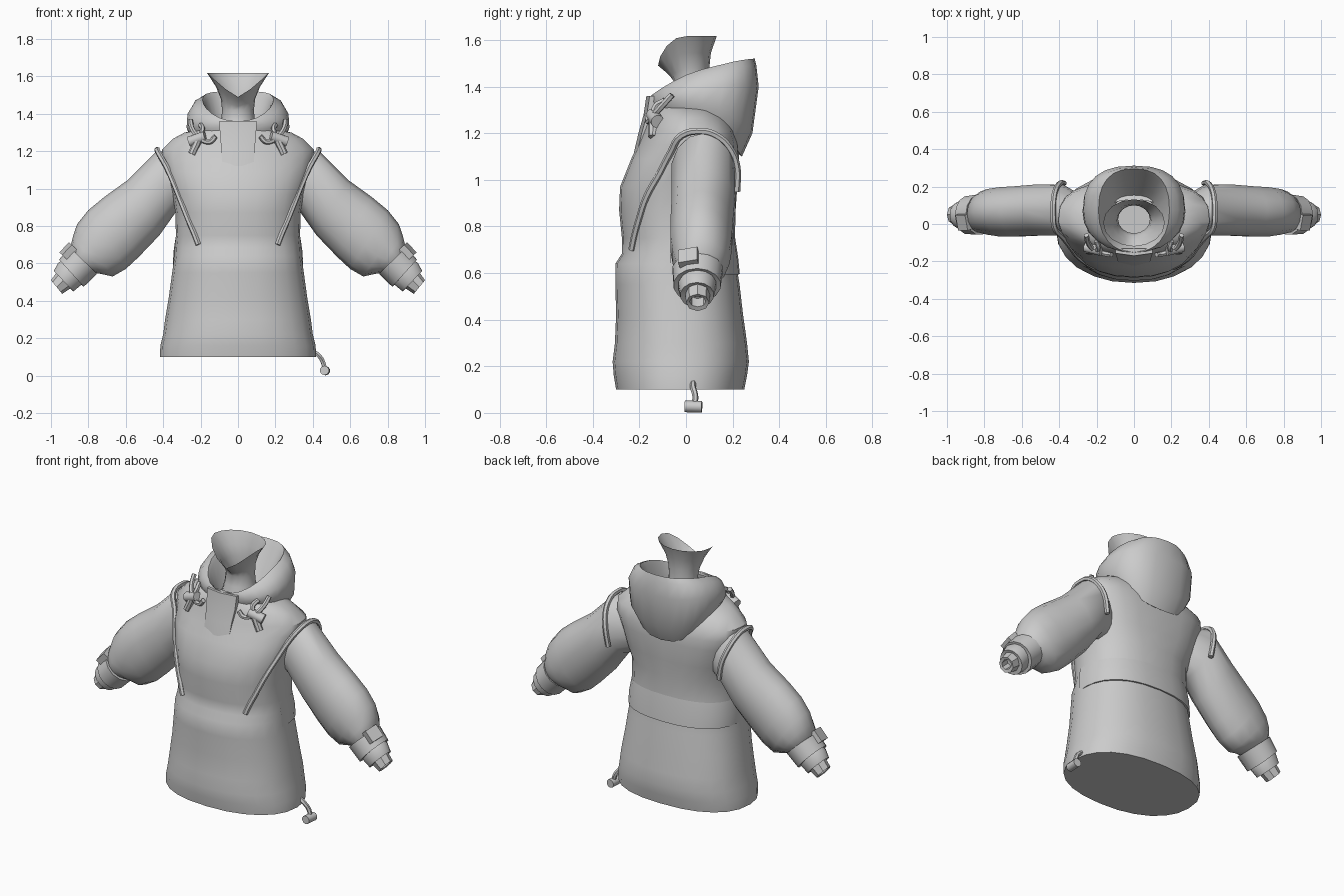
import bpy, math
from mathutils import Vector
from mathutils.bvhtree import BVHTree

if "Cube" in bpy.data.objects:
    bpy.data.objects.remove(bpy.data.objects["Cube"])

cloth = bpy.data.materials.new("plain grey cloth")
cloth.diffuse_color = (0.6, 0.6, 0.6, 1)
cloth.use_nodes = True
cloth.node_tree.nodes["Principled BSDF"].inputs["Base Color"].default_value = cloth.diffuse_color


def finish(ob, angle=40):
    bpy.ops.object.select_all(action='DESELECT')
    ob.select_set(True)
    bpy.context.view_layer.objects.active = ob
    if not ob.data.materials:
        ob.data.materials.append(cloth)
    bpy.ops.object.shade_smooth_by_angle(angle=math.radians(angle))
    return ob


def loft(name, rings, cap0=False, cap1=False, closed=True, angle=40):
    """Skin a list of equal-length point rings."""
    n = len(rings[0])
    verts = [tuple(p) for r in rings for p in r]
    faces = []
    for k in range(len(rings) - 1):
        for i in range(n if closed else n - 1):
            j = (i + 1) % n
            faces.append((k * n + i, k * n + j, (k + 1) * n + j, (k + 1) * n + i))
    if cap0:
        faces.append(tuple(reversed(range(n))))
    if cap1:
        faces.append(tuple(range((len(rings) - 1) * n, len(rings) * n)))
    me = bpy.data.meshes.new(name)
    me.from_pydata(verts, [], faces)
    ob = bpy.data.objects.new(name, me)
    bpy.context.collection.objects.link(ob)
    finish(ob, angle)
    return ob, BVHTree.FromPolygons(verts, faces)


def spow(v, e):
    return math.copysign(abs(v) ** e, v)


def flat_ring(rx, y0, y1, zf, zs=None, zb=None, n=24, ef=0.9, eb=0.9, a0=0, a1=2 * math.pi,
              closed=True, vee=False):
    """Rounded ring; height varies from front (zf) over side (zs) to back (zb)."""
    zs = zf if zs is None else zs
    zb = zf if zb is None else zb
    out = []
    for i in range(n):
        t = a0 + (a1 - a0) * i / (n if closed else n - 1)
        c, s = math.cos(t), math.sin(t)
        e = eb if s > 0 else ef
        z = zs + (zb - zf) / 2 * s + ((zb + zf) / 2 - zs) * s * s
        if vee:
            z = zb if s > -1e-6 else zf + (zs - zf) * abs(c) ** 1.25
        out.append((rx * spow(c, e), (y0 + y1) / 2 + (y1 - y0) / 2 * spow(s, e), z))
    return out


def arm_ring(ux, uz, lx, lz, y0, y1, sgn, n=14):
    """Ring whose upper and lower points are given in the x-z plane."""
    cx, cz, hx, hz = (ux + lx) / 2, (uz + lz) / 2, (ux - lx) / 2, (uz - lz) / 2
    pts = []
    for i in range(n):
        t = -sgn * 2 * math.pi * i / n
        c, s = math.cos(t), math.sin(t)
        pts.append((sgn * (cx + hx * c), (y0 + y1) / 2 + (y1 - y0) / 2 * s, cz + hz * c))
    return pts


def tube(name, pts, r):
    cu = bpy.data.curves.new(name, 'CURVE')
    cu.dimensions = '3D'
    cu.bevel_depth, cu.bevel_resolution, cu.use_fill_caps = r, 1, True
    cu.resolution_u = 4
    sp = cu.splines.new('BEZIER')
    sp.bezier_points.add(len(pts) - 1)
    for b, p in zip(sp.bezier_points, pts):
        b.co = p
        b.handle_left_type = b.handle_right_type = 'AUTO'
    ob = bpy.data.objects.new(name, cu)
    bpy.context.collection.objects.link(ob)
    bpy.ops.object.select_all(action='DESELECT')
    ob.select_set(True)
    bpy.context.view_layer.objects.active = ob
    bpy.ops.object.convert(target='MESH')
    return finish(bpy.context.view_layer.objects.active)


def rod(name, a, b, r, sides=10):
    a, b = Vector(a), Vector(b)
    rot = (b - a).to_track_quat('Z', 'Y').to_euler()
    bpy.ops.mesh.primitive_cylinder_add(vertices=sides, radius=r, depth=(b - a).length,
                                        location=(a + b) / 2, rotation=rot)
    ob = bpy.context.object
    ob.name = name
    return finish(ob)


# jacket body: half width, front y, back y, height (squarer across the shoulder blades)
body_rows = [(.418, -.30, .25, .10), (.415, -.31, .262, .16), (.40, -.315, .27, .22),
             (.39, -.305, .262, .30), (.37, -.30, .245, .42), (.352, -.303, .23, .55),
             (.34, -.303, .215, .64), (.338, -.274, .213, .685), (.332, -.275, .21, .75),
             (.335, -.287, .213, .87), (.35, -.283, .22, .97), (.385, -.235, .228, 1.09),
             (.405, -.208, .225, 1.15), (.405, -.183, .21, 1.21), (.35, -.165, .185, 1.265),
             (.285, -.155, .15, 1.30), (.20, -.15, .13, 1.315)]
body, tree = loft("jacket_body", [flat_ring(*r, eb=.68 if .95 < r[3] < 1.25 else .85,
                                            ef=1.1 if r[3] > 1.1 else .9) for r in body_rows], cap0=True)

# overlapping back yoke edge
back = dict(n=17, a0=-.15, a1=math.pi + .15, closed=False, eb=.85)
loft("back_flap", [flat_ring(.334, -.27, .211, .76, .74, .75, **back),
                   flat_ring(.346, -.27, .224, .66, .66, .665, **back),
                   flat_ring(.348, -.27, .231, .59, .59, .595, **back),
                   flat_ring(.335, -.27, .215, .59, .59, .595, **back)], closed=False)

# front neck placket
placket = [(.085, -.213, 1.12), (.088, -.194, 1.2), (.096, -.172, 1.28), (.10, -.16, 1.36)]
loft("neck_placket", [[(-w, y + .004, z), (0, y - .01, z), (w, y + .004, z), (w, y + .03, z), (-w, y + .03, z)]
                      for w, y, z in placket], True, True)

# hood hanging at the back, with its inner lining
hood_rows = [(.17, -.13, .17, 1.29, 1.27, 1.15), (.235, -.14, .24, 1.29, 1.26, 1.10),
             (.275, -.145, .285, 1.31, 1.325, 1.20), (.27, -.152, .312, 1.33, 1.40, 1.40),
             (.235, -.155, .302, 1.35, 1.455, 1.49), (.19, -.152, .295, 1.36, 1.475, 1.52),
             (.175, -.14, .275, 1.345, 1.45, 1.49), (.14, -.115, .20, 1.30, 1.35, 1.36),
             (.115, -.095, .15, 1.27, 1.29, 1.29)]
loft("hood", [flat_ring(*r, ef=.9, eb=.8) for r in hood_rows], angle=50)

# inner neck gaiter flaring to an open top with a low pointed front
neck_rows = [(.11, -.085, .13, 1.28), (.09, -.06, .105, 1.36), (.085, -.05, .10, 1.42),
             (.092, -.065, .10, 1.44, 1.475, 1.48), (.118, -.09, .107, 1.465, 1.545, 1.545),
             (.165, -.12, .132, 1.49, 1.62, 1.617)]
loft("neck_gaiter", [flat_ring(*r, n=16, ef=1, eb=1, vee=len(r) > 4) for r in neck_rows], angle=60)

for s, side in ((1, "left"), (-1, "right")):
    # sleeve, ending inside the cuff strap
    sleeve = [(.32, 1.19, .24, .90, -.04, .15), (.435, 1.20, .335, .87, -.065, .212),
              (.59, 1.045, .42, .75, -.065, .215), (.715, .955, .53, .635, -.07, .205),
              (.80, .885, .60, .57, -.07, .20), (.86, .81, .67, .53, -.06, .19),
              (.882, .745, .73, .543, -.05, .175), (.893, .70, .77, .55, -.045, .155),
              (.89, .66, .80, .55, -.03, .13)]
    loft(side + "_sleeve", [arm_ring(*r, s) for r in sleeve])
    # cuff: strap band, inner band and open wrist end
    loft(side + "_cuff_strap", [arm_ring(*r, s) for r in [
        (.86, .65, .79, .57, -.02, .13), (.899, .685, .753, .545, -.06, .16),
        (.957, .62, .825, .475, -.055, .15), (.93, .60, .85, .50, -.02, .12)]])
    loft(side + "_cuff_band", [arm_ring(*r, s) for r in [
        (.93, .62, .83, .51, -.03, .13), (.96, .605, .838, .485, -.035, .13),
        (.985, .56, .88, .45, -.025, .12), (.965, .55, .90, .47, .0, .10)]])
    loft(side + "_wrist_end", [arm_ring(*r, s, n=8) for r in [
        (.95, .58, .86, .49, -.005, .105), (1.0, .51, .94, .437, .0, .10),
        (.985, .50, .95, .455, .015, .085), (.95, .54, .91, .49, .015, .085)]], cap1=True)
    # strap tab
    bpy.ops.mesh.primitive_cube_add(size=1, location=(s * .906, .012, .664),
                                    rotation=(math.radians(14), s * math.radians(47), 0))
    tab = bpy.context.object
    tab.name = side + "_strap_tab"
    tab.scale = (.075, .085, .045)
    finish(tab)
    # piping behind the armhole, over the shoulder and down the chest
    path = [(s * .375, .218, .95), (s * .395, .218, 1.06), (s * .418, .185, 1.14),
            (s * .43, .13, 1.19), (s * .432, .07, 1.208), (s * .425, -.02, 1.19)]
    for x, z in [(.385, 1.12), (.345, 1.03), (.305, .93), (.265, .83), (.235, .76), (.212, .70)]:
        hit = tree.ray_cast(Vector((s * x, -1, z)), Vector((0, 1, 0)))[0]
        path.append((s * x, min(hit.y if hit else -.08, -.06) - .005, z))
    tube(side + "_piping", path, .015)
    # hood drawcord loop, toggle and tail
    tube(side + "_hood_cord", [(s * .255, -.06, 1.365), (s * .245, -.10, 1.32), (s * .21, -.14, 1.275),
                               (s * .15, -.16, 1.25), (s * .12, -.165, 1.28)], .014)
    tube(side + "_cord_loop", [(s * .20, -.09, 1.34), (s * .19, -.13, 1.315), (s * .21, -.14, 1.265)], .014)
    rod(side + "_toggle", (s * .175, -.143, 1.28), (s * .26, -.122, 1.25), .029)
    rod(side + "_cord_tail", (s * .21, -.14, 1.265), (s * .247, -.142, 1.185), .021, 8)

# hem drawcord with stopper
tube("hem_cord", [(.40, .03, .13), (.43, .03, .11), (.455, .04, .07), (.465, .035, .03)], .013)
rod("hem_stopper", (.462, -.005, .028), (.468, .068, .026), .025, 10)
